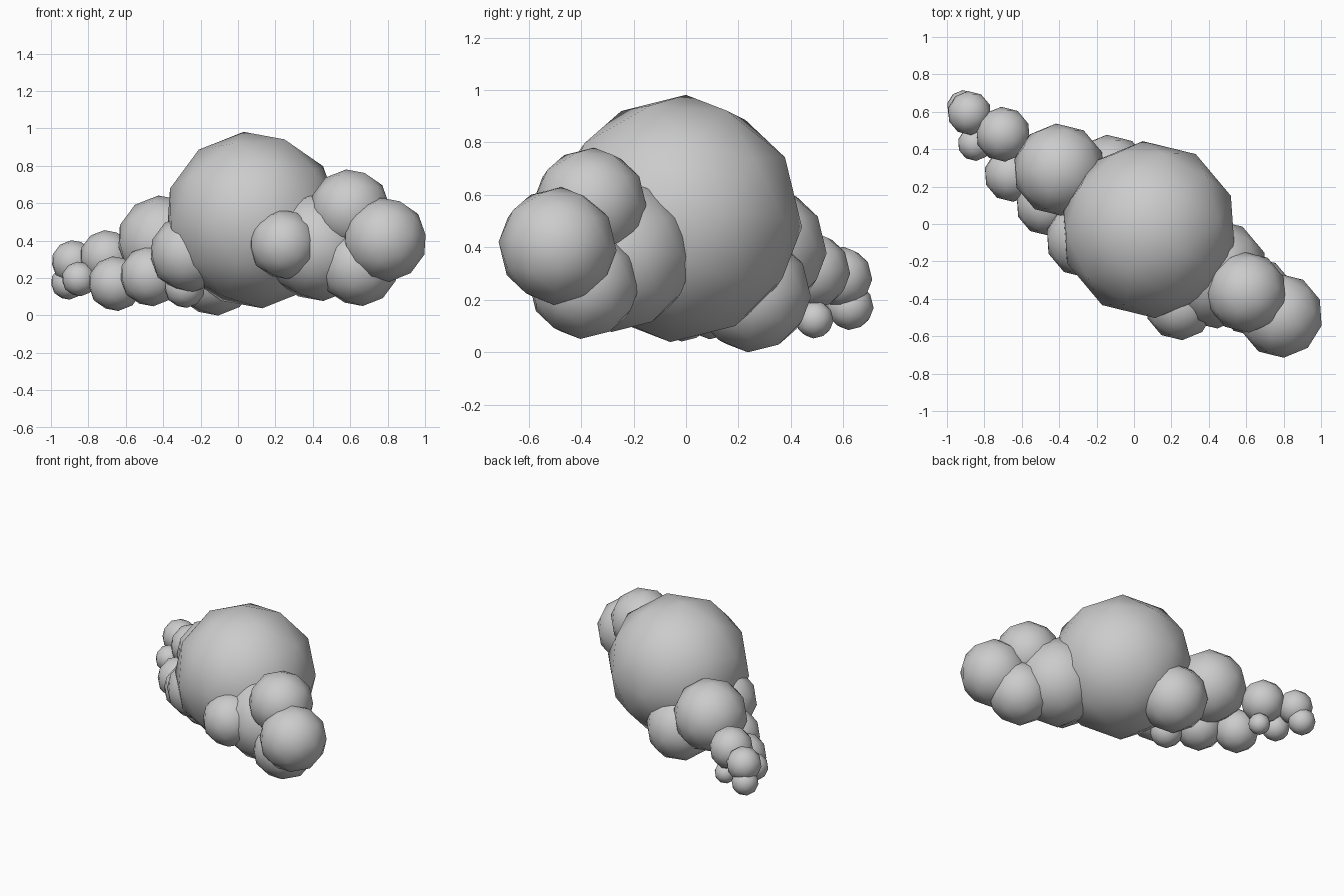
import bpy
import bmesh
from math import radians
from mathutils import Matrix, Vector

default = bpy.data.objects.get("Cube")
if default:
    bpy.data.objects.remove(default, do_unlink=True)

# One plain grey for the whole cloud
grey = bpy.data.materials.new("cloud_grey")
grey.use_nodes = True
colour = (0.6, 0.6, 0.6, 1)
grey.diffuse_color = colour
grey.node_tree.nodes["Principled BSDF"].inputs["Base Color"].default_value = colour

# All puffs share the same slight lean
lean = (Matrix.Rotation(radians(-3.6), 4, "X")
        @ Matrix.Rotation(radians(-6), 4, "Y")
        @ Matrix.Rotation(radians(40), 4, "Z"))


def puff(name, x, y, z, radius):
    """A smooth low-poly ball."""
    bm = bmesh.new()
    bmesh.ops.create_icosphere(bm, subdivisions=2, radius=radius, matrix=lean)
    for face in bm.faces:
        face.smooth = True
    mesh = bpy.data.meshes.new(name)
    bm.to_mesh(mesh)
    bm.free()
    mesh.materials.append(grey)
    obj = bpy.data.objects.new(name, mesh)
    obj.location = Vector((x, y, z))
    bpy.context.collection.objects.link(obj)


# Main body
puff("main_puff", 0.08, -0.03, 0.51, 0.475)
puff("front_puff", 0.245, -0.435, 0.38, 0.187)
puff("back_puff", -0.13, 0.25, 0.226, 0.228)

# Left end cluster
puff("left_inner_puff", 0.425, -0.265, 0.37, 0.295)
puff("left_upper_puff", 0.6, -0.365, 0.565, 0.217)
puff("left_lower_puff", 0.645, -0.39, 0.262, 0.213)
puff("left_end_puff", 0.785, -0.49, 0.405, 0.226)

# Trailing row along the right, upper then lower
puff("tail_upper_large_puff", -0.4, 0.29, 0.395, 0.248)
puff("tail_upper_middle_puff", -0.7, 0.48, 0.31, 0.147)
puff("tail_upper_end_puff", -0.88, 0.593, 0.285, 0.118)
puff("tail_lower_large_puff", -0.265, -0.08, 0.33, 0.208)
puff("tail_lower_second_puff", -0.47, 0.1, 0.21, 0.162)
puff("tail_lower_third_puff", -0.655, 0.265, 0.17, 0.147)
puff("tail_lower_fourth_puff", -0.85, 0.43, 0.195, 0.093)
puff("tail_lower_end_puff", -0.91, 0.625, 0.175, 0.091)

# Tiny puffs tucked underneath
puff("under_front_puff", -0.285, -0.01, 0.15, 0.11)
puff("under_back_puff", -0.66, 0.49, 0.125, 0.073)
